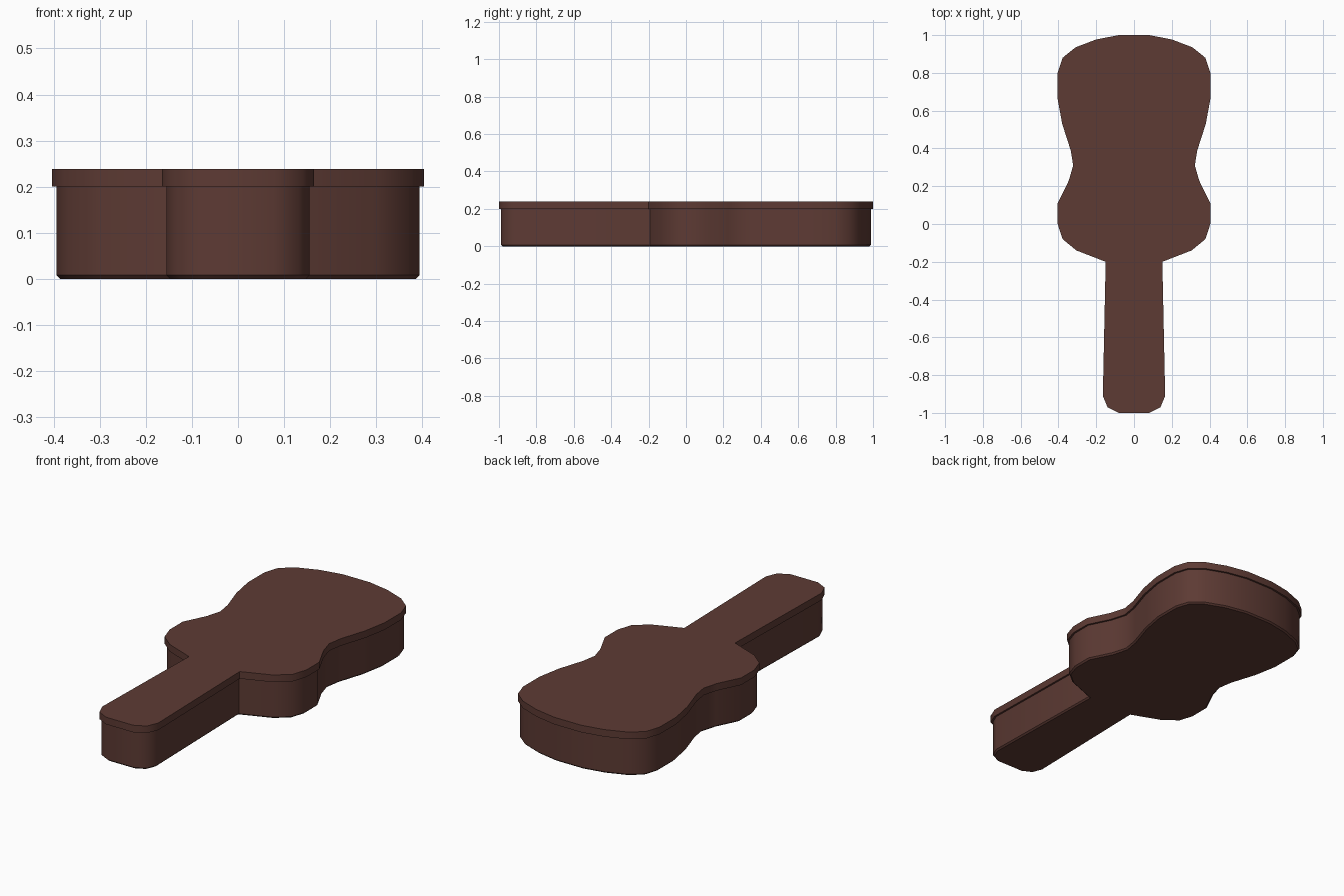
import bpy
import bmesh
import math
from mathutils import Vector

cube = bpy.data.objects.get("Cube")
if cube:
    bpy.data.objects.remove(cube, do_unlink=True)

leather = bpy.data.materials.new("brown_leather")
leather.use_nodes = True
colour = (0.11, 0.043, 0.034, 1)
leather.diffuse_color = colour
shader = leather.node_tree.nodes["Principled BSDF"]
shader.inputs["Base Color"].default_value = colour
shader.inputs["Roughness"].default_value = 0.8

# Half outline of the case, from the wide back end round to the neck tip
HALF = [(0.08, 1), (0.2, 0.977), (0.31, 0.935), (0.378, 0.88), (0.404, 0.8),
        (0.404, 0.66), (0.38, 0.53), (0.335, 0.39), (0.322, 0.31),
        (0.345, 0.23), (0.404, 0.11), (0.404, 0), (0.378, -0.08),
        (0.305, -0.14), (0.15, -0.2), (0.165, -0.91), (0.14, -0.97),
        (0.08, -1)]
OUTLINE = [Vector(p) for p in HALF] + [Vector((-x, y)) for x, y in reversed(HALF)]


def inset(points, distance):
    """Move a clockwise outline inward with mitred corners."""
    result = []
    for i, p in enumerate(points):
        before = (p - points[i - 1]).normalized()
        after = (points[(i + 1) % len(points)] - p).normalized()
        n1 = Vector((before.y, -before.x))
        n2 = Vector((after.y, -after.x))
        result.append(p + (n1 + n2) * distance / (1 + n1.dot(n2)))
    return result


def shell(name, levels):
    """Closed solid through (height, inset) levels of the outline."""
    bm = bmesh.new()
    rings = [[bm.verts.new((p.x, p.y, z)) for p in inset(OUTLINE, d)]
             for z, d in levels]
    for low, high in zip(rings, rings[1:]):
        for i in range(len(low)):
            bm.faces.new((low[i - 1], low[i], high[i], high[i - 1]))
    bm.faces.new(rings[0])
    bm.faces.new(rings[-1])
    bmesh.ops.recalc_face_normals(bm, faces=bm.faces)
    mesh = bpy.data.meshes.new(name)
    bm.to_mesh(mesh)
    bm.free()
    obj = bpy.data.objects.new(name, mesh)
    bpy.context.collection.objects.link(obj)
    mesh.materials.append(leather)
    bpy.ops.object.select_all(action='DESELECT')
    obj.select_set(True)
    bpy.context.view_layer.objects.active = obj
    bpy.ops.object.shade_smooth_by_angle(angle=math.radians(44))
    return obj


# Deep tray with a chamfered bottom edge, and the overhanging lid
shell("case_body", [(0, 0.018), (0.008, 0.01), (0.21, 0.01)])
shell("case_lid", [(0.2, 0), (0.238, 0)])
